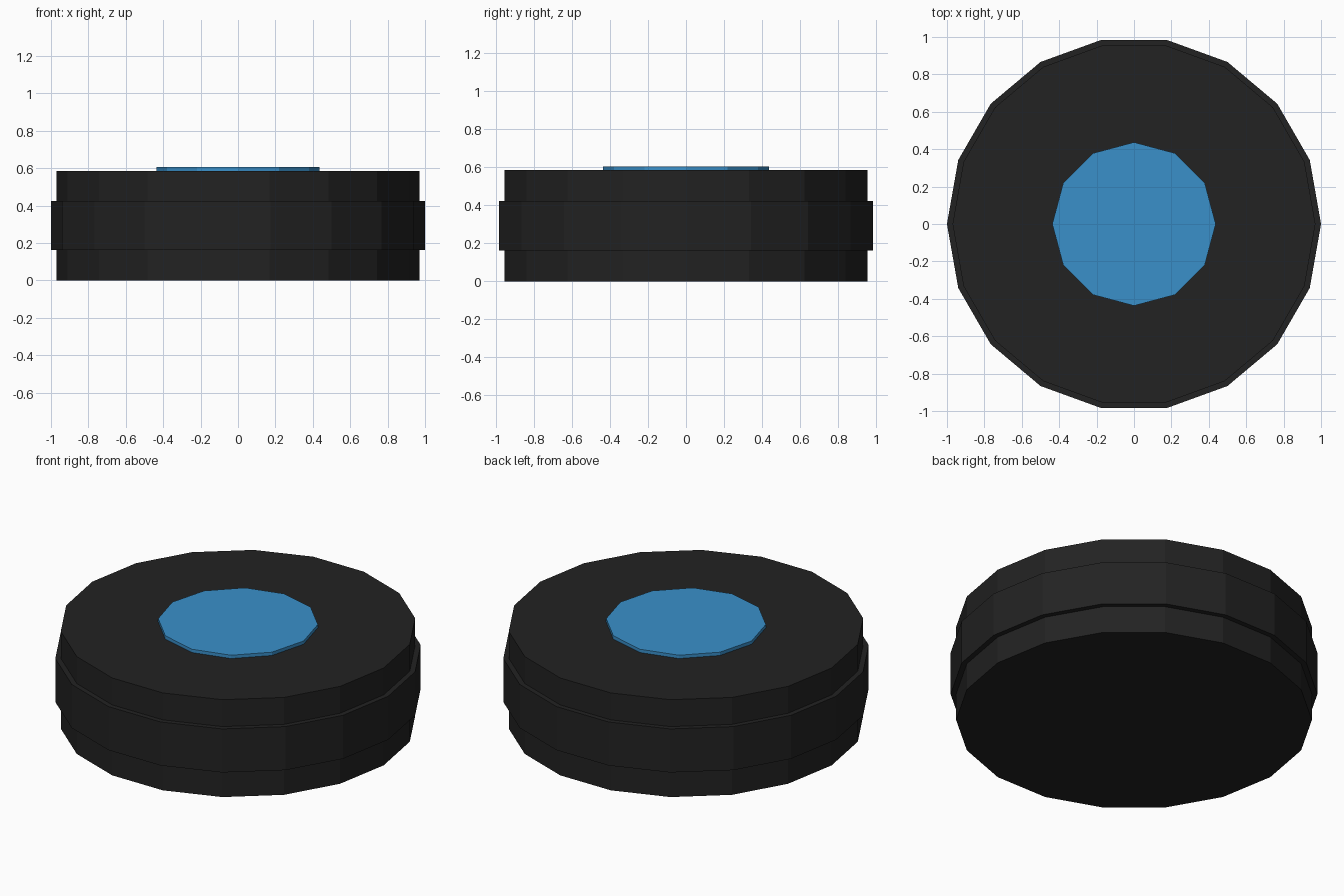
import bpy, bmesh, math

if "Cube" in bpy.data.objects:
    bpy.data.objects.remove(bpy.data.objects["Cube"])


def material(name, rgb):
    m = bpy.data.materials.new(name)
    m.diffuse_color = (*rgb, 1)
    m.use_nodes = True
    m.node_tree.nodes["Principled BSDF"].inputs["Base Color"].default_value = m.diffuse_color
    return m


def lathe(name, profile, sides, mat):
    """Flat-shaded turned solid from (radius, z) points, bottom to top, with capped ends."""
    bm = bmesh.new()
    rings = [[bm.verts.new((r * math.cos(2 * math.pi * i / sides),
                            r * math.sin(2 * math.pi * i / sides), z))
              for i in range(sides)] for r, z in profile]
    for low, high in zip(rings, rings[1:]):
        for i in range(sides):
            j = (i + 1) % sides
            bm.faces.new((low[i], low[j], high[j], high[i]))
    bm.faces.new(rings[0][::-1])
    bm.faces.new(rings[-1])
    mesh = bpy.data.meshes.new(name)
    bm.to_mesh(mesh)
    bm.free()
    mesh.materials.append(mat)
    obj = bpy.data.objects.new(name, mesh)
    bpy.context.collection.objects.link(obj)
    return obj


black = material("black rubber", (0.016, 0.016, 0.016))
blue = material("blue", (0.042, 0.279, 0.591))

# Puck body with a raised middle band
lathe("puck_body", [(0.97, 0), (0.97, 0.162), (1.0, 0.162),
                    (1.0, 0.424), (0.97, 0.424), (0.97, 0.586)], 18, black)

# Blue disc on the top face
lathe("top_disc", [(0.437, 0.58), (0.437, 0.606)], 12, blue)
